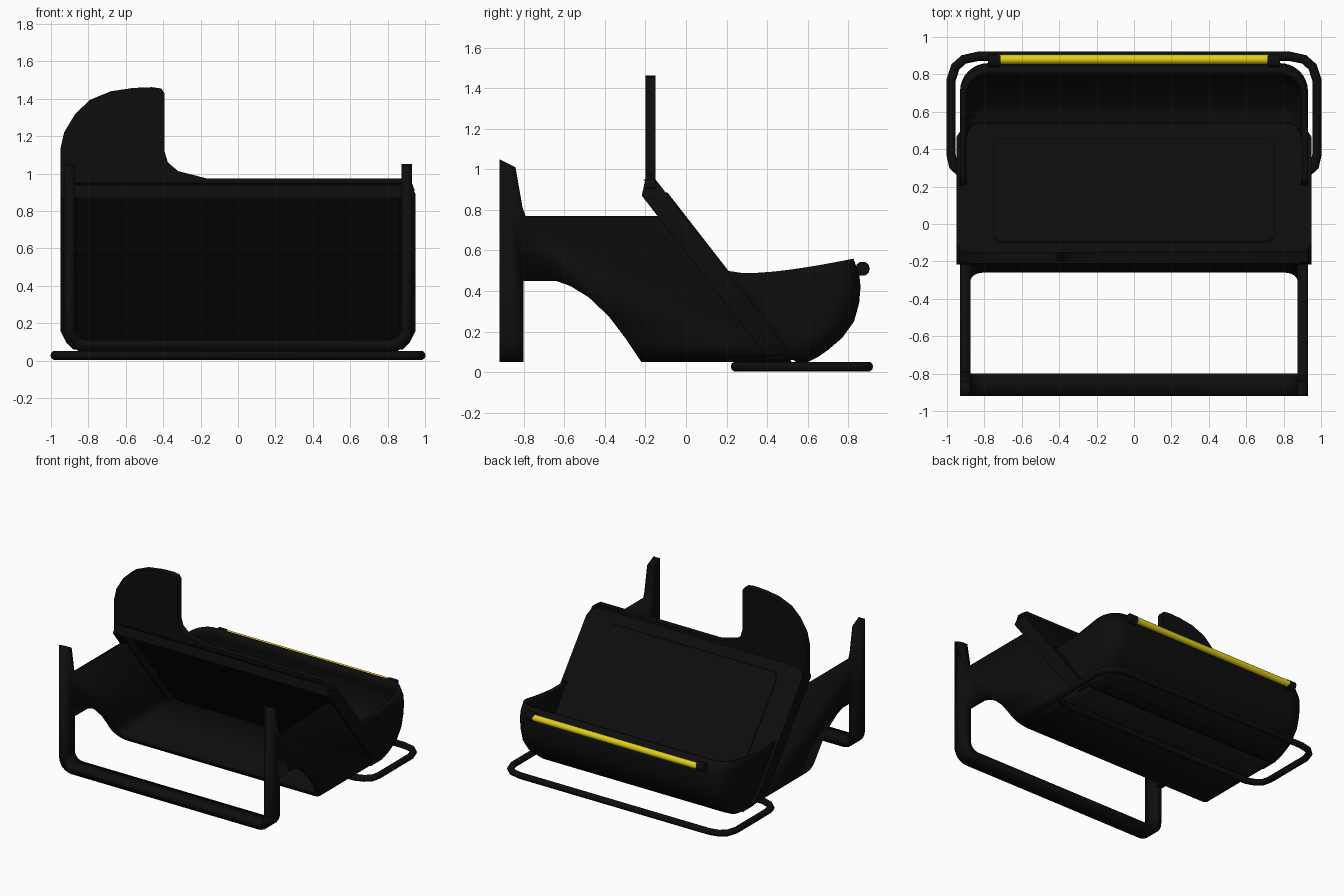
import bpy, bmesh, math

if "Cube" in bpy.data.objects:
    bpy.data.objects.remove(bpy.data.objects["Cube"])


def material(name, rgb):
    m = bpy.data.materials.new(name)
    m.diffuse_color = (*rgb, 1)
    m.use_nodes = True
    m.node_tree.nodes["Principled BSDF"].inputs["Base Color"].default_value = m.diffuse_color
    return m


BLACK = material("matte black", (0.004, 0.004, 0.004))
YELLOW = material("yellow", (0.75, 0.62, 0.01))


def finish(name, bm, mat, angle=35):
    bmesh.ops.recalc_face_normals(bm, faces=bm.faces[:])
    me = bpy.data.meshes.new(name)
    bm.to_mesh(me)
    bm.free()
    me.materials.append(mat)
    ob = bpy.data.objects.new(name, me)
    bpy.context.collection.objects.link(ob)
    bpy.ops.object.select_all(action='DESELECT')
    bpy.context.view_layer.objects.active = ob
    ob.select_set(True)
    bpy.ops.object.shade_smooth_by_angle(angle=math.radians(angle))
    return ob


def prism(name, outline, end_a, end_b, mat=BLACK):
    """Solid between two mapped copies of a 2D outline."""
    bm = bmesh.new()
    a = [bm.verts.new(end_a(*p)) for p in outline]
    b = [bm.verts.new(end_b(*p)) for p in outline]
    n = len(outline)
    bm.faces.new(a)
    bm.faces.new(b[::-1])
    for i in range(n):
        j = (i + 1) % n
        bm.faces.new((a[i], b[i], b[j], a[j]))
    return finish(name, bm, mat)


def slope_y(z):
    """Rear surface of the sloped bulkhead."""
    return -0.15 + (0.95 - z) * 0.778


def arc(cx, cz, r, a0, a1, n=6):
    return [(cx + r * math.cos(math.radians(a0 + (a1 - a0) * i / n)),
             cz + r * math.sin(math.radians(a0 + (a1 - a0) * i / n))) for i in range(n + 1)]


def mirrored(half):
    return half + [(-x, z) for x, z in reversed(half)]


# Tub: U channel trimmed by the side profile with wheel arch and front posts
outer = [(0.93, 1.2)] + arc(0.82, 0.16, 0.11, 0, -90)
inner = [(0.875, 1.2)] + arc(0.805, 0.18, 0.07, 0, -90)
channel = mirrored(outer) + mirrored(inner)[::-1]
tub = prism("tub_with_front_frame", channel, lambda x, z: (x, -1.0, z), lambda x, z: (x, 0.7, z))
side = [(-0.92, 0.0), (-0.92, 1.05), (-0.84, 1.01), (-0.805, 0.81), (-0.79, 0.77),
        (-0.03, 0.77), (0.56, 0.0), (-0.26, 0.0), (-0.22, 0.05), (-0.30, 0.17),
        (-0.38, 0.275), (-0.48, 0.37), (-0.57, 0.425), (-0.64, 0.45), (-0.80, 0.45), (-0.80, 0.0)]
cutter = prism("side_profile_cutter", side, lambda y, z: (-1.2, y, z), lambda y, z: (1.2, y, z))
cutter.hide_render = True
cutter.hide_viewport = False
mod = tub.modifiers.new("trim", 'BOOLEAN')
mod.operation = 'INTERSECT'
mod.solver = 'EXACT'
mod.object = cutter
bpy.context.view_layer.objects.active = tub
bpy.ops.object.modifier_apply(modifier="trim")
bpy.data.objects.remove(cutter)

# Sloped bulkhead
panel = mirrored([(0.88, 0.95), (0.93, 0.93), (0.95, 0.89), (0.95, 0.16), (0.92, 0.10), (0.88, 0.06)])
prism("bulkhead", panel, lambda x, z: (x, slope_y(z), z), lambda x, z: (x, slope_y(z) - 0.06, z))


# Deep rim round the front of the bulkhead
def rim(name, outline):
    prism(name, outline, lambda x, z: (x, slope_y(z) - 0.02, z),
          lambda x, z: (x, max(-0.22 + max(0, z - 0.87) * 0.25, slope_y(z) - 0.13), z))


rim("bulkhead_rim_top", mirrored([(0.88, 0.95), (0.93, 0.93), (0.95, 0.87)]))
rim("bulkhead_rim_bottom", mirrored([(0.91, 0.11), (0.88, 0.06)]))
for s, label in ((1, "right"), (-1, "left")):
    rim("bulkhead_rim_" + label, [(s * x, z) for x, z in
        [(0.95, 0.87), (0.95, 0.16), (0.91, 0.09), (0.86, 0.09), (0.86, 0.87)]])

# Raised field on the rear of the bulkhead
field = mirrored([(0.72, 0.886), (0.75, 0.85), (0.75, 0.22), (0.72, 0.18)])
prism("bulkhead_field", field, lambda x, z: (x, slope_y(z) + 0.009, z),
      lambda x, z: (x, slope_y(z) - 0.01, z))

# Upright cowl with the tall screen on one side
cowl = [(-0.95, 0.89), (-0.95, 1.13), (-0.93, 1.22), (-0.87, 1.32), (-0.79, 1.395), (-0.68, 1.44),
        (-0.56, 1.458), (-0.46, 1.462), (-0.41, 1.455), (-0.393, 1.43), (-0.393, 1.12),
        (-0.375, 1.06), (-0.32, 1.013), (-0.17, 0.975), (0.89, 0.975), (0.93, 0.95), (0.945, 0.91),
        (0.93, 0.89)]
prism("cowl_screen", cowl, lambda x, z: (x, -0.2, z), lambda x, z: (x, -0.15, z))

# Rear bowl: rows of rounded plan outlines stacked upward
ROWS = [(0.05, 0.60, 0.85), (0.075, 0.65, 0.89), (0.11, 0.70, 0.915), (0.17, 0.77, 0.93),
        (0.25, 0.828, 0.93), (0.34, 0.853, 0.93), (0.42, 0.86, 0.93), (0.48, 0.854, 0.93),
        (None, 0.825, 0.925)]


def rim_z(y):
    return 0.49 + 0.07 * max(0, (y - 0.35) / 0.475) ** 1.4 + 0.012 * max(0, (0.27 - y) / 0.08)


bm = bmesh.new()
rows = []
for z, back, w in ROWS:
    front = slope_y(z if z else 0.5) - 0.01
    r = min(0.15, (back - front) * 0.8)
    half = [(w, front + (back - r - front) * i / 6) for i in range(6)]
    half += arc(w - r, back - r, r, 0, 90, 8)
    rows.append([bm.verts.new((x, y, z if z else rim_z(y))) for x, y in mirrored(half)])
for lo, hi in zip(rows, rows[1:]):
    for i in range(len(lo) - 1):
        bm.faces.new((lo[i], lo[i + 1], hi[i + 1], hi[i]))
bm.faces.new(rows[0])
bowl = finish("rear_bowl", bm, BLACK, 50)
sol = bowl.modifiers.new("wall", 'SOLIDIFY')
sol.thickness = 0.03
# pick the sign that puts the wall on the inside
base = bowl.data.polygons[len(bowl.data.polygons) - 1]
sol.offset = -1 if base.normal.z < 0 else 1


def tube(name, points, radius, mat, closed=False):
    cu = bpy.data.curves.new(name, 'CURVE')
    cu.dimensions = '3D'
    cu.bevel_depth = radius
    cu.bevel_resolution = 3
    cu.use_fill_caps = True
    sp = cu.splines.new('POLY')
    sp.points.add(len(points) - 1)
    for p, co in zip(sp.points, points):
        p.co = (*co, 1)
    sp.use_cyclic_u = closed
    sp.use_smooth = True
    cu.materials.append(mat)
    ob = bpy.data.objects.new(name, cu)
    bpy.context.collection.objects.link(ob)
    return ob


# Ground loop under the bowl
loop = mirrored([(0.85, 0.245), (0.92, 0.27), (0.965, 0.31), (0.978, 0.37), (0.978, 0.77),
                 (0.955, 0.84), (0.91, 0.88), (0.83, 0.897)])
tube("ground_loop", [(x, y, 0.028) for x, y in loop], 0.025, BLACK, True)

# Yellow bar with black end clamps
tube("rear_bar", [(-0.72, 0.88, 0.51), (0.72, 0.88, 0.51)], 0.026, YELLOW)
for s, label in ((1, "right"), (-1, "left")):
    tube("bar_clamp_" + label, [(s * 0.715, 0.87, 0.51), (s * 0.78, 0.87, 0.51)], 0.036, BLACK)
